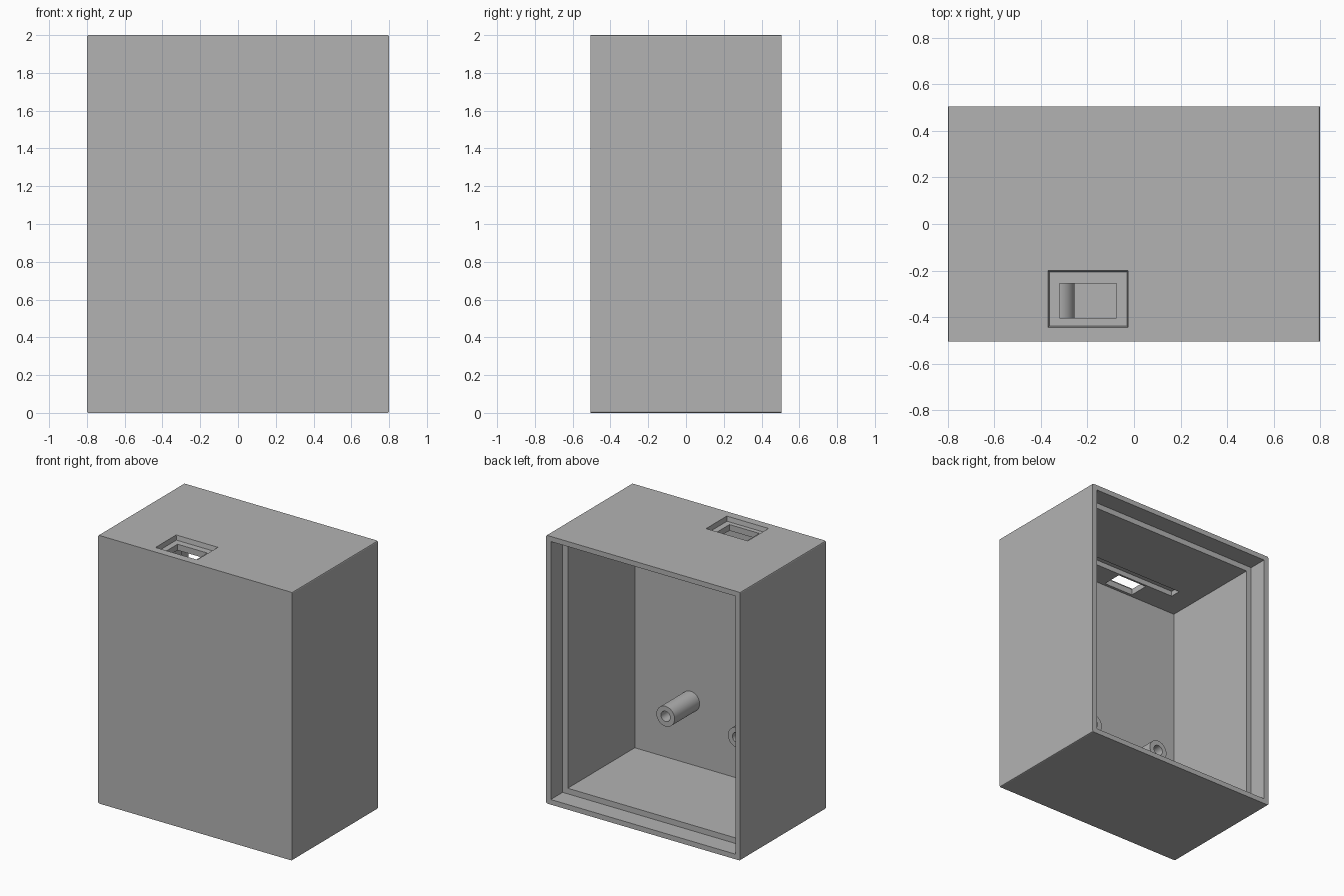
import bpy, bmesh, math
from mathutils import Vector

cube = bpy.data.objects.get("Cube")
if cube:
    bpy.data.objects.remove(cube, do_unlink=True)

# Single plastic colour
grey = bpy.data.materials.new("plain grey")
grey.use_nodes = True
colour = (0.45, 0.45, 0.45, 1)
grey.diffuse_color = colour
grey.node_tree.nodes["Principled BSDF"].inputs["Base Color"].default_value = colour


def finish(name, bm):
    bmesh.ops.recalc_face_normals(bm, faces=bm.faces)
    mesh = bpy.data.meshes.new(name)
    bm.to_mesh(mesh)
    bm.free()
    mesh.materials.append(grey)
    obj = bpy.data.objects.new(name, mesh)
    bpy.context.collection.objects.link(obj)
    return obj


def box(name, low, high, bevel=0, taper=0):
    """Box between two corners; bevel softens the edges along y, taper narrows the base."""
    low, high = Vector(low), Vector(high)
    bm = bmesh.new()
    bmesh.ops.create_cube(bm, size=1)
    for v in bm.verts:
        inset = taper if v.co.z < 0 else 0
        sx, sy = math.copysign(1, v.co.x), math.copysign(1, v.co.y)
        for i in range(3):
            v.co[i] = high[i] if v.co[i] > 0 else low[i]
        v.co.x -= sx * inset
        v.co.y -= sy * inset
    if bevel:
        edges = [e for e in bm.edges if abs(e.verts[0].co.y - e.verts[1].co.y) > 0.1]
        bmesh.ops.bevel(bm, geom=edges, offset=bevel, segments=2, profile=0.5, affect='EDGES')
    return finish(name, bm)


def cut(target, cutter):
    cutter.hide_render = True
    mod = target.modifiers.new("cut", 'BOOLEAN')
    mod.operation = 'DIFFERENCE'
    mod.solver = 'EXACT'
    mod.object = cutter
    bpy.context.view_layer.objects.active = target
    bpy.ops.object.modifier_apply(modifier=mod.name)
    bpy.data.objects.remove(cutter, do_unlink=True)


# Case body, open at the back
W, D, H = 0.8, 0.505, 2.0
WALL, LIP, LEDGE = 0.08, 0.038, 0.365
case = box("case_shell", (-W, -D, 0), (W, D, H), bevel=0.008)
cut(case, box("cavity", (-W + WALL, -D + WALL, WALL), (W - WALL, D + 0.1, H - WALL)))
# Stepped rim that takes a back cover
cut(case, box("cover_rebate", (-W + LIP, LEDGE, LIP), (W - LIP, D + 0.2, H - LIP)))
# Socket opening in the top, with a shallow surround
cut(case, box("socket_surround", (-0.37, -0.445, H - 0.035), (-0.025, -0.2, H + 0.003), taper=0.006))
cut(case, box("socket_hole", (-0.32, -0.405, H - 0.2), (-0.075, -0.255, H + 0.1)))
# Board slot in the ceiling
cut(case, box("board_slot", (-0.545, -0.24, H - 0.2), (0.475, -0.16, H - WALL + 0.038)))


# Hollow board posts on the inside of the front wall
def post(name, x, z, outer=0.075, inner=0.038):
    base, tip = -D + WALL - 0.002, -0.13
    bm = bmesh.new()
    profile = [(outer, base), (outer, tip), (inner, tip), (inner, base)]
    verts = [bm.verts.new((x + r, y, z)) for r, y in profile]
    edges = [bm.edges.new(pair) for pair in zip(verts, verts[1:])]
    bmesh.ops.spin(bm, geom=verts + edges, cent=(x, 0, z), axis=(0, 1, 0),
                   angle=math.tau, steps=40)
    bmesh.ops.remove_doubles(bm, verts=bm.verts, dist=0.0005)
    obj = finish(name, bm)
    bpy.ops.object.select_all(action='DESELECT')
    obj.select_set(True)
    bpy.context.view_layer.objects.active = obj
    bpy.ops.object.shade_smooth_by_angle(angle=math.radians(30))


post("left_board_post", 0.26, 0.55)
post("right_board_post", -0.33, 0.55)
